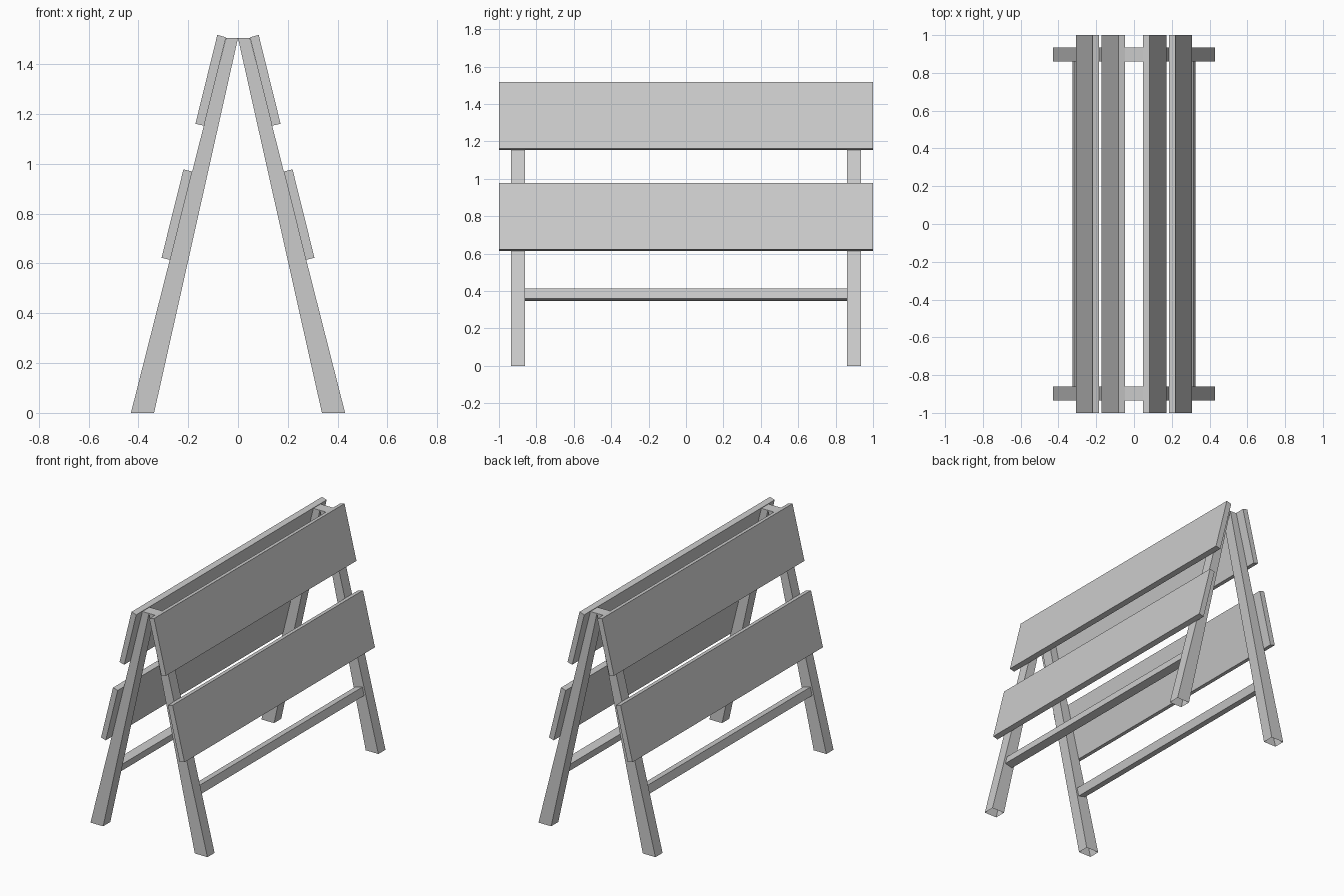
import bpy

cube = bpy.data.objects.get("Cube")
if cube:
    bpy.data.objects.remove(cube, do_unlink=True)

GREY = (0.6, 0.6, 0.6, 1)
paint = bpy.data.materials.new("plain grey")
paint.use_nodes = True
paint.diffuse_color = GREY
paint.node_tree.nodes["Principled BSDF"].inputs["Base Color"].default_value = GREY


def extrude_profile(name, outline, y0, y1, skip_edge=None):
    """Sweep an x-z outline along y; skip_edge leaves one side open."""
    n = len(outline)
    verts = [(x, y, z) for y in (y0, y1) for x, z in outline]
    faces = [list(range(n)), list(range(n, 2 * n))[::-1]]
    for i in range(n):
        if i != skip_edge:
            j = (i + 1) % n
            faces.append([j, i, i + n, j + n])
    mesh = bpy.data.meshes.new(name)
    mesh.from_pydata(verts, [], faces)
    # Mirrored outlines wind the other way
    area = sum(outline[i][0] * outline[(i + 1) % n][1]
               - outline[(i + 1) % n][0] * outline[i][1] for i in range(n))
    if area < 0:
        mesh.flip_normals()
    mesh.materials.append(paint)
    obj = bpy.data.objects.new(name, mesh)
    bpy.context.collection.objects.link(obj)
    return obj


# Outlines of the +x half, counter-clockwise
LEG = [(0.337, 0), (0.43, 0), (0.048, 1.505), (0, 1.505)]
UPPER_BOARD = [(0.136, 1.153), (0.171, 1.161), (0.083, 1.518), (0.048, 1.508)]
LOWER_BOARD = [(0.272, 0.614), (0.307, 0.623), (0.219, 0.978), (0.184, 0.969)]
RAIL = [(0.272, 0.347), (0.325, 0.36), (0.312, 0.413), (0.259, 0.4)]
LEG_IN, LEG_OUT = 0.86, 0.935

for side, s in (("left", 1), ("right", -1)):
    def half(outline):
        return [(s * x, z) for x, z in outline]

    # Tapered legs, open at the foot
    extrude_profile(f"front_{side}_leg", half(LEG), -LEG_OUT, -LEG_IN, skip_edge=0)
    extrude_profile(f"back_{side}_leg", half(LEG), LEG_IN, LEG_OUT, skip_edge=0)

    # Boards on the outside of the legs
    extrude_profile(f"{side}_upper_board", half(UPPER_BOARD), -1, 1)
    extrude_profile(f"{side}_lower_board", half(LOWER_BOARD), -1, 1)

    # Rail between the legs
    extrude_profile(f"{side}_rail", half(RAIL), -LEG_IN, LEG_IN)
